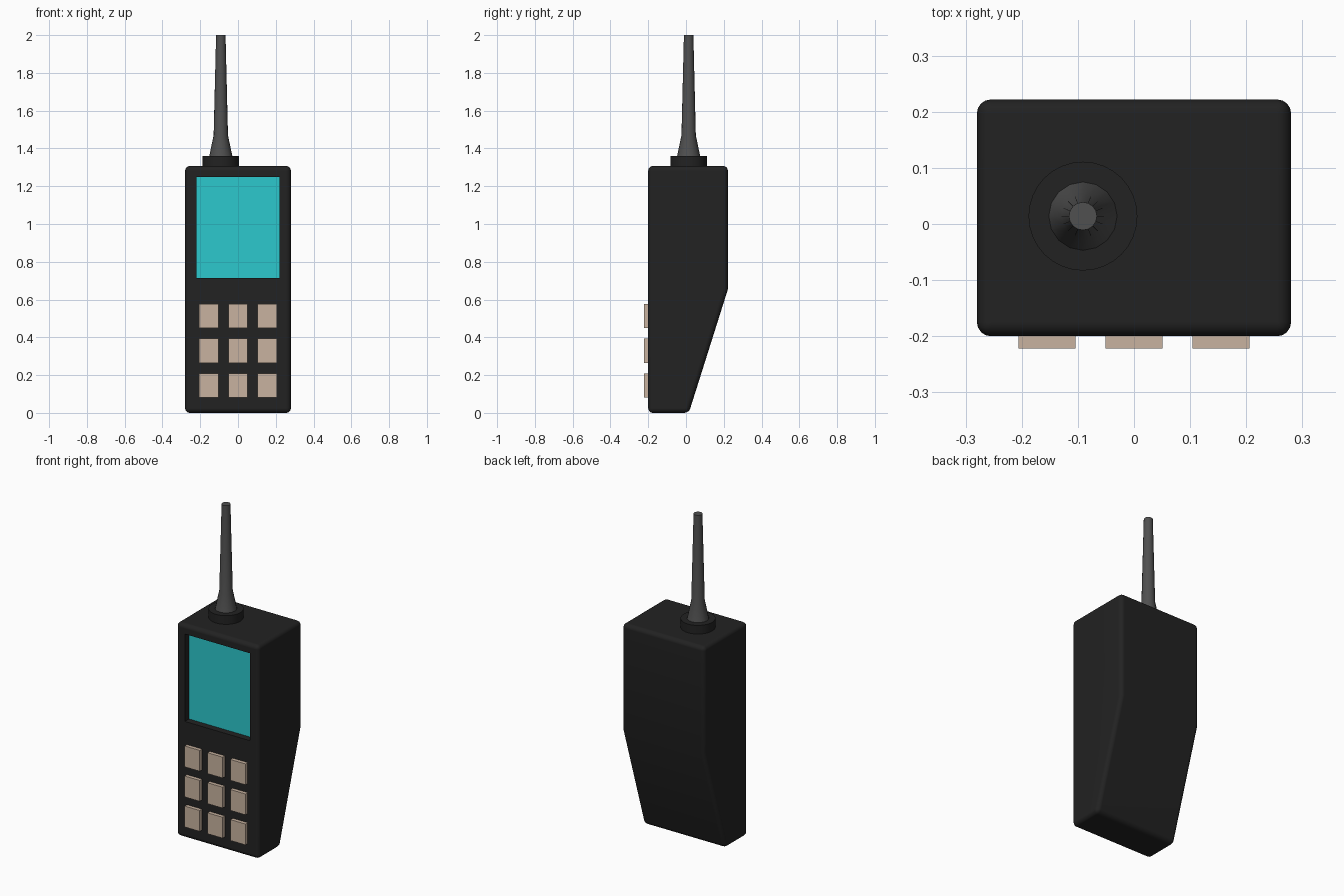
import bpy, bmesh, math

if "Cube" in bpy.data.objects:
    bpy.data.objects.remove(bpy.data.objects["Cube"])


def material(name, rgb):
    m = bpy.data.materials.new(name)
    m.diffuse_color = (*rgb, 1)
    m.use_nodes = True
    m.node_tree.nodes["Principled BSDF"].inputs["Base Color"].default_value = m.diffuse_color
    return m


BLACK = material("black_plastic", (0.016, 0.016, 0.016))
GREY = material("grey_rubber", (0.08, 0.08, 0.08))
CYAN = material("cyan_glass", (0.025, 0.58, 0.61))
BEIGE = material("beige_keys", (0.58, 0.45, 0.35))


def finish(name, bm, mat):
    bmesh.ops.recalc_face_normals(bm, faces=bm.faces[:])
    me = bpy.data.meshes.new(name)
    bm.to_mesh(me)
    bm.free()
    ob = bpy.data.objects.new(name, me)
    bpy.context.collection.objects.link(ob)
    me.materials.append(mat)
    return ob


def select(ob):
    bpy.ops.object.select_all(action='DESELECT')
    ob.select_set(True)
    bpy.context.view_layer.objects.active = ob


def box(name, lo, hi, mat):
    bm = bmesh.new()
    bmesh.ops.create_cube(bm, size=1)
    for v in bm.verts:
        v.co = [(a + b) / 2 + c * (b - a) for a, b, c in zip(lo, hi, v.co)]
    return finish(name, bm, mat)


def lathe(name, profile, centre, sides, mat):
    # stacked rings of (radius, z), capped at both ends
    bm = bmesh.new()
    rings = []
    for r, z in profile:
        rings.append([bm.verts.new((centre[0] + r * math.cos(2 * math.pi * i / sides),
                                    centre[1] + r * math.sin(2 * math.pi * i / sides), z))
                      for i in range(sides)])
    for a, b in zip(rings, rings[1:]):
        for i in range(sides):
            j = (i + 1) % sides
            bm.faces.new((a[i], a[j], b[j], b[i]))
    bm.faces.new(rings[0][::-1])
    bm.faces.new(rings[-1])
    ob = finish(name, bm, mat)
    select(ob)
    bpy.ops.object.shade_smooth_by_angle(angle=math.radians(30))
    return ob


# Body: side profile (y, z) extruded across x, with rounded edges
profile = [(-0.20, 0), (0.015, 0), (0.222, 0.655), (0.222, 1.307), (-0.20, 1.307)]
bm = bmesh.new()
face = bm.faces.new([bm.verts.new((-0.28, y, z)) for y, z in profile])
ext = bmesh.ops.extrude_face_region(bm, geom=[face])
for v in ext["geom"]:
    if isinstance(v, bmesh.types.BMVert):
        v.co.x = 0.28
body = finish("body", bm, BLACK)
bevel = body.modifiers.new("round_edges", 'BEVEL')
bevel.width = 0.025
bevel.segments = 4
bevel.limit_method = 'ANGLE'

# Screen recess cut into the front
cutter = box("screen_cutter", (-0.22, -0.30, 0.715), (0.22, -0.155, 1.25), BLACK)
cutter.hide_render = True
cut = body.modifiers.new("screen_recess", 'BOOLEAN')
cut.operation = 'DIFFERENCE'
cut.solver = 'EXACT'
cut.object = cutter
select(body)
for m in ("round_edges", "screen_recess"):
    bpy.ops.object.modifier_apply(modifier=m)
bpy.data.objects.remove(cutter)
select(body)
bpy.ops.object.shade_smooth_by_angle(angle=math.radians(30))
normals = body.modifiers.new("flat_panels", 'WEIGHTED_NORMAL')
normals.keep_sharp = True

# Screen panel sitting in the recess
box("screen", (-0.22, -0.16, 0.715), (0.22, -0.15, 1.25), CYAN)

# Keypad: 3 x 3 raised keys
for row in range(3):
    for col in range(3):
        x = (col - 1) * 0.155
        z = 0.145 + row * 0.184
        box(f"key_{row}_{col}", (x - 0.051, -0.222, z - 0.064),
            (x + 0.051, -0.19, z + 0.064), BEIGE)

# Antenna collar and tapered antenna
AXIS = (-0.091, 0.014)
lathe("antenna_collar", [(0.097, 1.295), (0.097, 1.36)], AXIS, 32, BLACK)
lathe("antenna", [(0.062, 1.355), (0.038, 1.47), (0.025, 2.0)], AXIS, 16, GREY)
